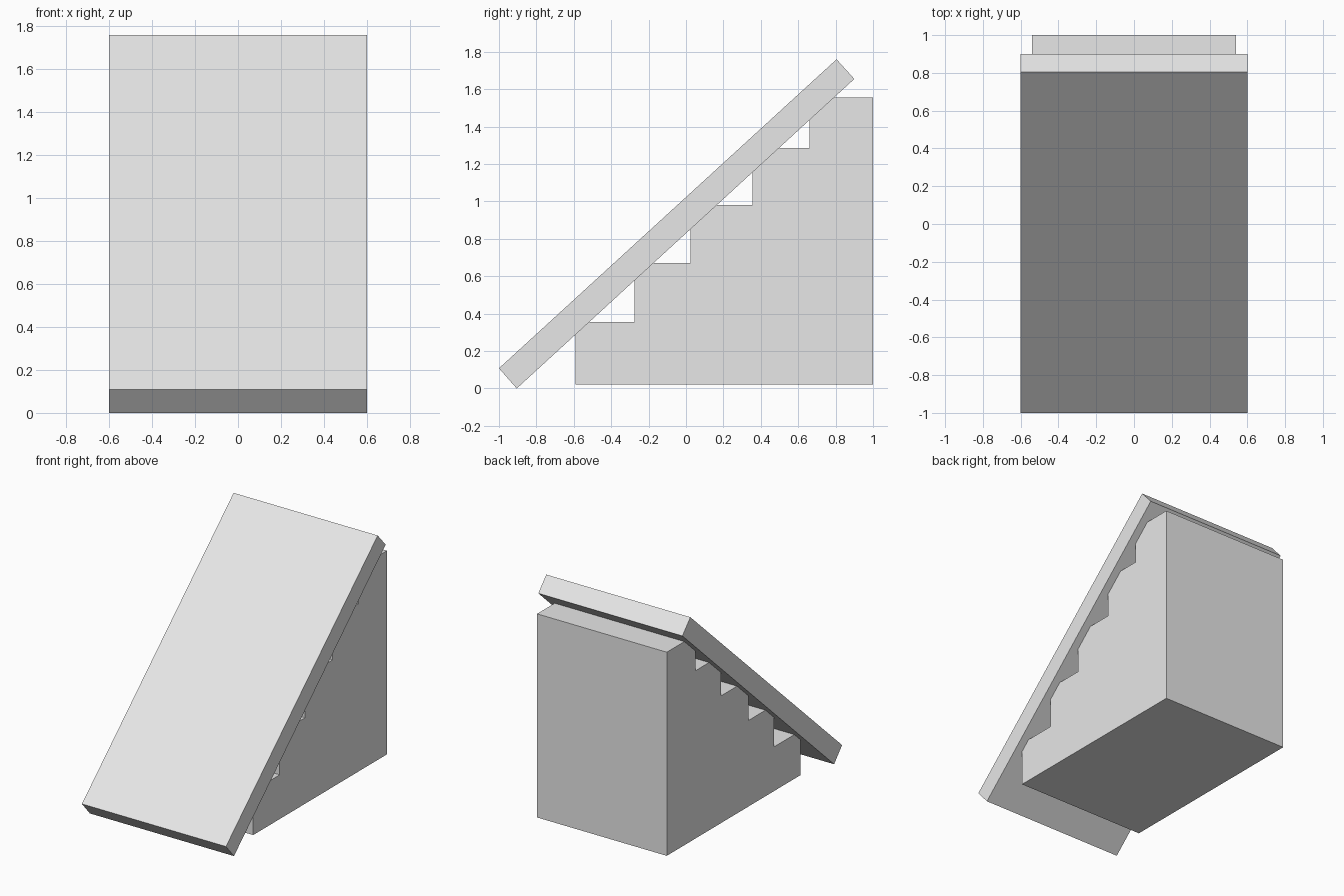
import bpy
import bmesh

cube = bpy.data.objects.get("Cube")
if cube:
    bpy.data.objects.remove(cube, do_unlink=True)

grey = bpy.data.materials.new("light grey")
grey.use_nodes = True
grey.diffuse_color = (0.8, 0.8, 0.8, 1)
grey.node_tree.nodes["Principled BSDF"].inputs["Base Color"].default_value = (0.8, 0.8, 0.8, 1)


def extrude_profile(name, profile, half_width):
    """Extrude a (y, z) side profile symmetrically along x."""
    bm = bmesh.new()
    face = bm.faces.new([bm.verts.new((-half_width, y, z)) for y, z in profile])
    result = bmesh.ops.extrude_face_region(bm, geom=[face])
    moved = [v for v in result["geom"] if isinstance(v, bmesh.types.BMVert)]
    bmesh.ops.translate(bm, verts=moved, vec=(2 * half_width, 0, 0))
    bmesh.ops.recalc_face_normals(bm, faces=bm.faces)
    mesh = bpy.data.meshes.new(name)
    bm.to_mesh(mesh)
    bm.free()
    mesh.materials.append(grey)
    obj = bpy.data.objects.new(name, mesh)
    bpy.context.collection.objects.link(obj)
    return obj


# Solid staircase: each step is a riser position and a tread height
steps = [(-0.59, 0.355), (-0.275, 0.67), (0.025, 0.98), (0.355, 1.285), (0.66, 1.555)]
base, back = 0.022, 1.0
outline = [(back, base), (steps[0][0], base)]
for i, (riser, tread) in enumerate(steps):
    next_riser = steps[i + 1][0] if i + 1 < len(steps) else back
    outline += [(riser, tread), (next_riser, tread)]
extrude_profile("staircase", outline, 0.54)

# Sloping slab resting over the steps
extrude_profile("ramp_slab", [(-1.0, 0.108), (-0.905, 0.0), (0.9, 1.655), (0.805, 1.76)], 0.6)
